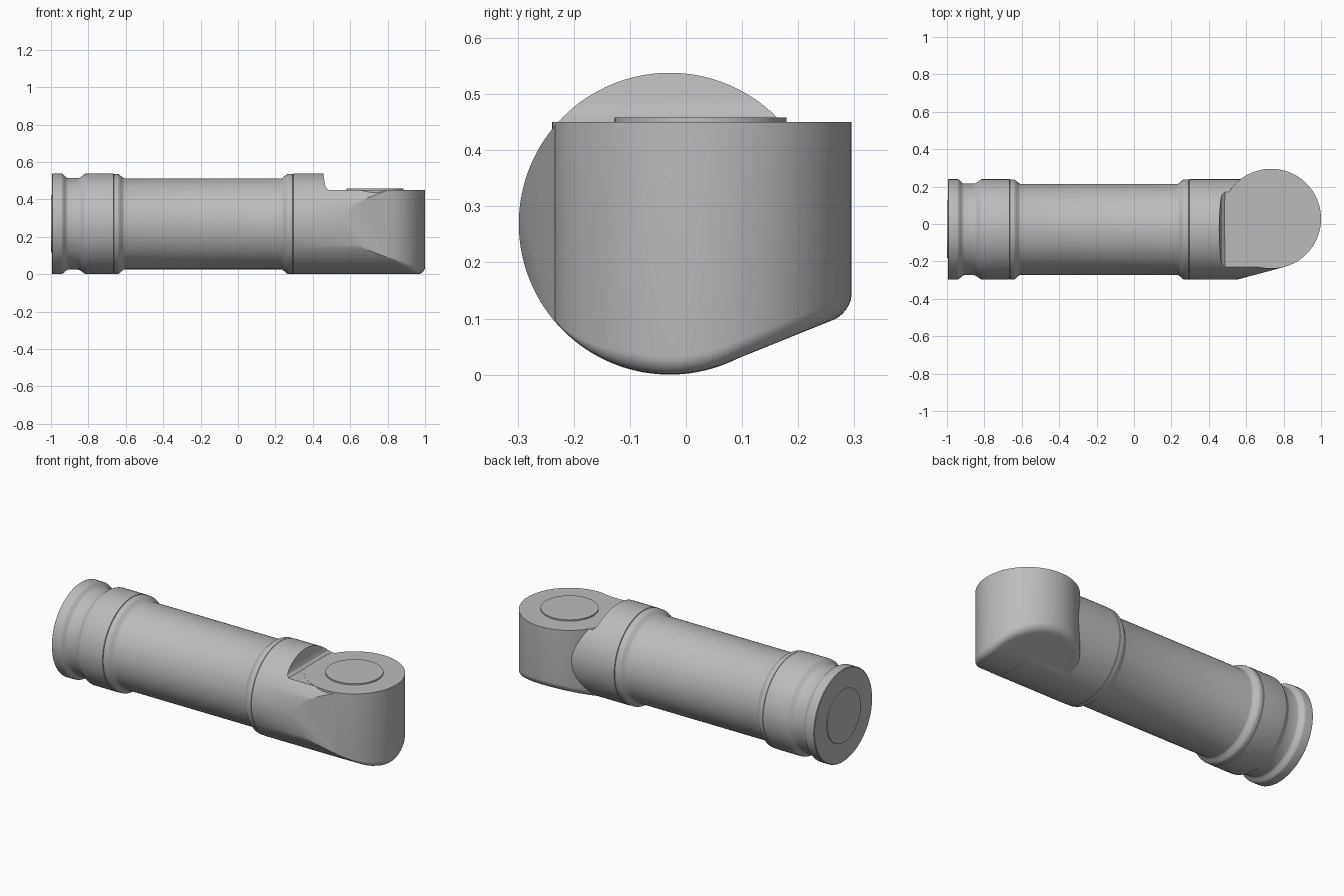
import bpy, bmesh
from math import sin, cos, pi, sqrt, radians

if "Cube" in bpy.data.objects:
    bpy.data.objects.remove(bpy.data.objects["Cube"])

grey = bpy.data.materials.new("plain grey")
grey.use_nodes = True
grey.diffuse_color = (0.5, 0.5, 0.5, 1)
grey.node_tree.nodes["Principled BSDF"].inputs["Base Color"].default_value = (0.5, 0.5, 0.5, 1)

SEG = 128
AY, AZ, RAD, THIN = -0.029, 0.269, 0.269, 0.243   # arm axis and radii
HX, HY, HR, TOP = 0.733, 0.028, 0.267, 0.45       # joint head


def finish(name, bm):
    bmesh.ops.recalc_face_normals(bm, faces=bm.faces)
    mesh = bpy.data.meshes.new(name)
    bm.to_mesh(mesh)
    bm.free()
    mesh.materials.append(grey)
    obj = bpy.data.objects.new(name, mesh)
    bpy.context.collection.objects.link(obj)
    return obj


def smooth(obj):
    bpy.ops.object.select_all(action='DESELECT')
    obj.select_set(True)
    bpy.context.view_layer.objects.active = obj
    bpy.ops.object.shade_smooth_by_angle(angle=radians(30))


def skin(name, rings):
    """Join closed rings of points and cap both ends."""
    bm = bmesh.new()
    loops = [[bm.verts.new(p) for p in ring] for ring in rings]
    for a, b in zip(loops, loops[1:]):
        for i in range(SEG):
            j = (i + 1) % SEG
            bm.faces.new((a[i], a[j], b[j], b[i]))
    bm.faces.new(loops[0])
    bm.faces.new(loops[-1])
    return finish(name, bm)


angles = [2 * pi * i / SEG for i in range(SEG)]


def lathe_x(name, profile):
    return skin(name, [[(x, AY + r * cos(a), AZ + r * sin(a)) for a in angles]
                       for x, r in profile])


def shoulder(x0, r0, x1, r1, n=8):
    """Soft S-shaped step between two radii."""
    pts = []
    for i in range(n + 1):
        t = i / n
        pts.append((x0 + (x1 - x0) * t, r0 + (r1 - r0) * t * t * (3 - 2 * t)))
    return pts


def prism(name, outline, place, low, high):
    bm = bmesh.new()
    a = [bm.verts.new(place(u, v, low)) for u, v in outline]
    b = [bm.verts.new(place(u, v, high)) for u, v in outline]
    bm.faces.new(a)
    bm.faces.new(b)
    for i in range(len(a)):
        j = (i + 1) % len(a)
        bm.faces.new((a[i], a[j], b[j], b[i]))
    return finish(name, bm)


def cut(obj, cutter):
    mod = obj.modifiers.new("cut", 'BOOLEAN')
    mod.operation = 'DIFFERENCE'
    mod.solver = 'EXACT'
    mod.object = cutter
    bpy.context.view_layer.objects.active = obj
    bpy.ops.object.modifier_apply(modifier=mod.name)
    bpy.data.objects.remove(cutter)


# Rear collar with flange and groove
E = 0.004
smooth(lathe_x("rear_collar",
               [(-0.995, RAD - E), (-0.992, RAD)]
               + shoulder(-0.945, RAD, -0.91, THIN + 0.002)
               + shoulder(-0.855, THIN + 0.002, -0.81, RAD)
               + [(-0.666, RAD), (-0.664, RAD - E)]))

# Slim shaft with a shoulder at each end
smooth(lathe_x("shaft",
               [(-0.664, RAD - E), (-0.662, RAD - 0.001)]
               + shoulder(-0.645, RAD - 0.001, -0.605, THIN)
               + shoulder(0.23, THIN, 0.27, RAD - 0.001)
               + [(0.292, RAD - 0.001), (0.294, RAD - E)]))

# Front collar, notched on top and shaved flat towards the head
collar = lathe_x("front_collar", [(0.294, RAD - E), (0.296, RAD), (0.79, RAD)])
notch = [(0.45, 0.6), (0.456, 0.535), (0.465, 0.48), (0.471, 0.462),
         (0.486, 0.449), (0.9, 0.449), (0.9, 0.6)]
cut(collar, prism("notch_cutter", notch, lambda u, v, w: (u, w, v), -0.5, 0.5))
flat = [(0.4, -0.338), (0.9, -0.204), (0.9, -0.5), (0.4, -0.5)]
cut(collar, prism("flat_cutter", flat, lambda u, v, w: (u, v, w), -0.2, 0.8))
smooth(collar)

# Joint head: upright cylinder whose underside follows the arm, then slopes up
SLOPE = radians(22)


def underside(y):
    d = y - AY
    turn = RAD * sin(SLOPE)
    if d <= turn:
        return AZ - sqrt(RAD ** 2 - d * d) + 0.001
    return AZ - RAD * cos(SLOPE) + (d - turn) * sin(SLOPE) / cos(SLOPE) + 0.001


def head_ring(inset, lift):
    ring = []
    for a in angles:
        f = 0.032 * max(0.1, min(1, 1.97 + 2 * sin(a)))
        r = HR - f * inset
        y = HY + r * sin(a)
        ring.append((HX + r * cos(a), y, underside(y) + f * lift))
    return ring


def floor_ring(k):
    return [(HX + k * (x - HX), HY + k * (y - HY), underside(HY + k * (y - HY)))
            for x, y, z in head_ring(1, 0)]


rings = [floor_ring(i / 12) for i in range(1, 12)]
rings += [head_ring(1 - sin(t), 1 - cos(t)) for t in [pi / 2 * i / 6 for i in range(7)]]
rings.append([(x, y, TOP) for x, y, z in rings[-1]])
smooth(skin("joint_head", rings))

# Thin cover discs on the head and the rear end
smooth(skin("head_cover", [[(HX + 0.153 * cos(a), 0.026 + 0.153 * sin(a), z) for a in angles]
                           for z in (TOP - 0.001, TOP + 0.008)]))
smooth(lathe_x("rear_cover", [(-1.0, 0.154), (-0.994, 0.154)]))
